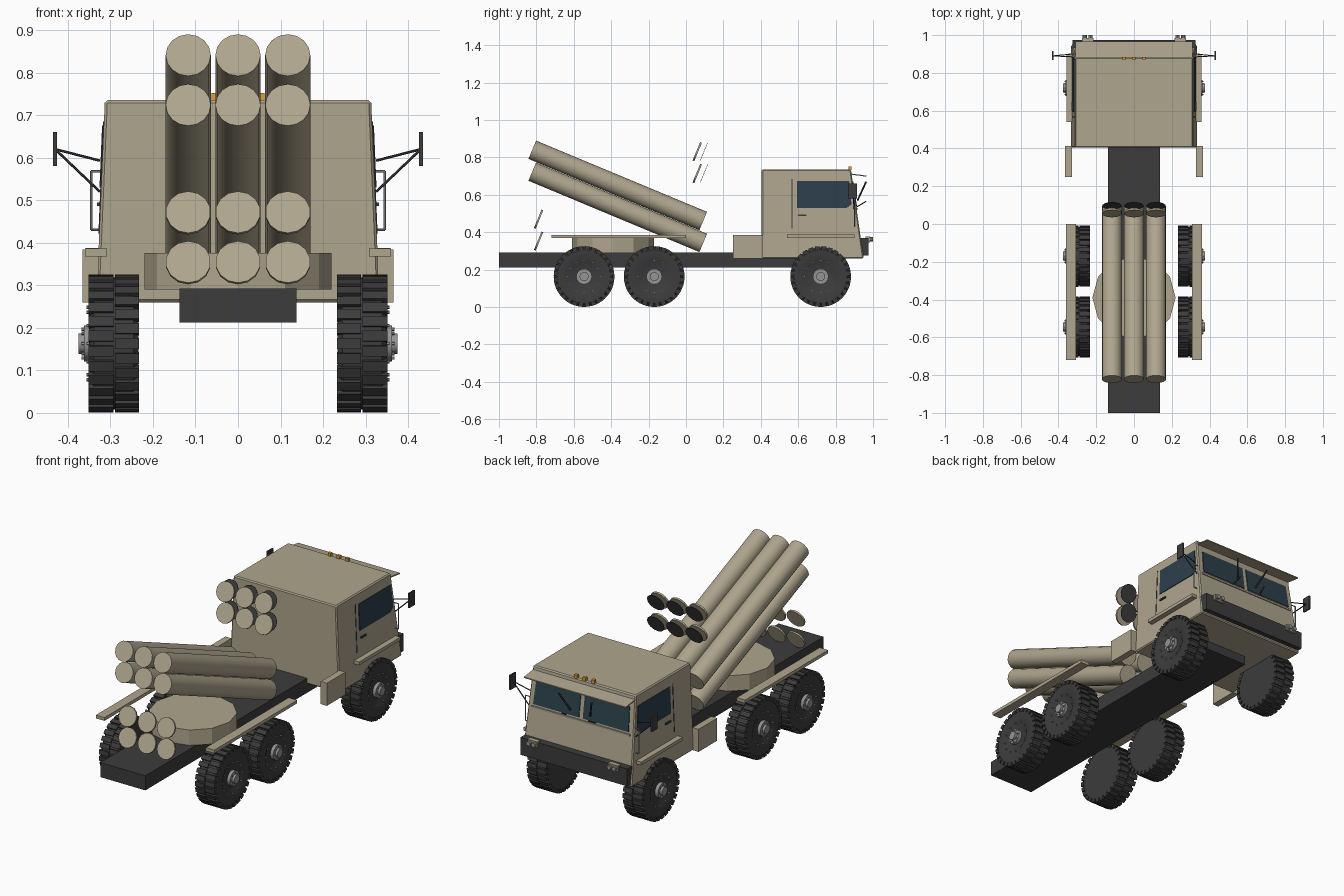
import bpy, bmesh, math
from mathutils import Vector, Matrix

if "Cube" in bpy.data.objects:
    bpy.data.objects.remove(bpy.data.objects["Cube"])


def mat(name, rgb):
    m = bpy.data.materials.new(name)
    m.diffuse_color = (*rgb, 1)
    m.use_nodes = True
    m.node_tree.nodes["Principled BSDF"].inputs["Base Color"].default_value = m.diffuse_color
    return m


TAN = mat("tan_paint", (0.43, 0.38, 0.27))
DARK = mat("dark_rubber", (0.045, 0.045, 0.047))
STEEL = mat("steel", (0.3, 0.3, 0.3))
GLASS = mat("glass", (0.025, 0.05, 0.07))
AMBER = mat("amber", (0.75, 0.35, 0.03))


def finish(name, bm, m, mirror=False, smooth=False):
    bmesh.ops.recalc_face_normals(bm, faces=bm.faces)
    me = bpy.data.meshes.new(name)
    bm.to_mesh(me)
    bm.free()
    me.materials.append(m)
    ob = bpy.data.objects.new(name, me)
    bpy.context.collection.objects.link(ob)
    if mirror:
        ob.modifiers.new("mirror", 'MIRROR')
    if smooth:
        bpy.ops.object.select_all(action='DESELECT')
        ob.select_set(True)
        bpy.context.view_layer.objects.active = ob
        bpy.ops.object.shade_smooth_by_angle(angle=math.radians(35))
    return ob


def add_box(bm, x, y, z, rot=None):
    c = Vector([(a + b) / 2 for a, b in (x, y, z)])
    s = [b - a for a, b in (x, y, z)]
    bmesh.ops.create_cube(bm, size=1, matrix=(rot or Matrix()) @ Matrix.Translation(c) @ Matrix.Diagonal((*s, 1)))


def box(name, x, y, z, m, mirror=False):
    bm = bmesh.new()
    add_box(bm, x, y, z)
    return finish(name, bm, m, mirror)


def add_rod(bm, a, b, r, n=12):
    a, b = Vector(a), Vector(b)
    q = (b - a).to_track_quat('Z', 'Y').to_matrix().to_4x4()
    bmesh.ops.create_cone(bm, cap_ends=True, segments=n, radius1=r, radius2=r, depth=(b - a).length,
                          matrix=Matrix.Translation((a + b) / 2) @ q)


def rods(name, items, m, n=12, mirror=False, smooth=False):
    bm = bmesh.new()
    for a, b, r in items:
        add_rod(bm, a, b, r, n)
    return finish(name, bm, m, mirror, smooth)


def slab(name, pts, off, m, mirror=False):
    # flat polygon thickened along an offset vector
    bm = bmesh.new()
    f = bm.faces.new([bm.verts.new(p) for p in pts])
    g = bmesh.ops.extrude_face_region(bm, geom=[f], use_keep_orig=True)
    for v in g["geom"]:
        if isinstance(v, bmesh.types.BMVert):
            v.co += Vector(off)
    return finish(name, bm, m, mirror)


def side_x(z):
    return 0.333 - (z - 0.26) / 0.475 * 0.02


def front_y(z):
    return 0.95 - (z - 0.26) / 0.475 * 0.068


# chassis and turntable
box("chassis", (-0.137, 0.137), (-1, 0.74), (0.212, 0.292), DARK)
rods("turntable", [((0, -0.39, 0.29), (0, -0.39, 0.376), 0.22)], TAN, 12)

# launch tubes and their loose end discs
axis = Vector((0, -0.924, 0.383))
tubes, discs, inner = [], [], []
for x in (-0.117, 0, 0.117):
    for dz in (0, 0.117):
        tubes.append(((x, 0.092, 0.343 + dz), (x, -0.822, 0.724 + dz), 0.053))
        for y, z in ((-0.788, 0.353), (0.06, 0.714)):
            c = Vector((x, y, z + dz))
            discs.append((c - axis * 0.005, c + axis * 0.005, 0.053))
        c = Vector((x, 0.096, 0.714 + dz))
        inner.append((c - axis * 0.001, c + axis * 0.001, 0.051))
rods("launch_tubes", tubes, TAN, 16, smooth=True)
rods("end_discs", discs, TAN, 14)
rods("inner_discs", inner, DARK, 14)

# cab body, tapered toward the roof
bm = bmesh.new()
add_box(bm, (-1, 1), (0.405, 1), (0.26, 0.735))
for v in bm.verts:
    v.co.x *= side_x(v.co.z)
    if v.co.y > 0.9:
        v.co.y = front_y(v.co.z)
cab = finish("cab", bm, TAN)
bev = cab.modifiers.new("bevel", 'BEVEL')
bev.width, bev.segments = 0.006, 1

# cab glazing and frames
slab("side_window", [(side_x(z), y, z) for y, z in ((0.594, 0.53), (0.86, 0.53), (0.885, 0.55), (0.872, 0.675), (0.594, 0.675))],
     (0.004, 0, 0), GLASS, True)
slab("windscreen", [(x, front_y(z), z) for x, z in ((0.012, 0.54), (0.29, 0.54), (0.283, 0.67), (0.012, 0.67))],
     (0, 0.004, 0), GLASS, True)
slab("door_seam", [(side_x(z), y, z) for y, z in ((0.565, 0.42), (0.569, 0.42), (0.569, 0.685), (0.565, 0.685))],
     (0.002, 0, 0), DARK, True)
box("door_handle", (0.32, 0.331), (0.6, 0.645), (0.486, 0.495), DARK, True)
slab("sun_visor", [(-0.31, 0.88, 0.708), (0.31, 0.88, 0.708), (0.31, 0.965, 0.697), (-0.31, 0.965, 0.697)],
     (0, 0, 0.006), TAN)
box("lower_window_trim", (-0.3, 0.3), (0.9, front_y(0.525) + 0.006), (0.52, 0.53), TAN)
rods("wipers", [((0.06, 0.917, 0.57), (0.1, 0.963, 0.67), 0.005),
                ((0.09, 0.912, 0.535), (0.08, 0.963, 0.565), 0.003)], DARK, 6, True)
bm = bmesh.new()
for x in (-0.053, 0, 0.053):
    add_box(bm, (x - 0.009, x + 0.009), (0.868, 0.884), (0.732, 0.752))
finish("roof_markers", bm, AMBER)

# mirrors and grab rails
box("mirror", (0.426, 0.435), (0.867, 0.915), (0.58, 0.66), DARK, True)
rods("mirror_arms", [((0.43, 0.89, 0.62), (0.325, 0.885, 0.593), 0.003),
                     ((0.43, 0.89, 0.62), (0.325, 0.9, 0.52), 0.003)], DARK, 6, True)
rods("grab_rail", [((0.345, 0.9, 0.43), (0.345, 0.9, 0.568), 0.003), ((0.345, 0.9, 0.43), (0.325, 0.9, 0.43), 0.003),
                   ((0.345, 0.9, 0.568), (0.315, 0.9, 0.568), 0.003)], STEEL, 6, True)

# bumper and headlights
box("bumper", (-0.325, 0.325), (0.93, 0.975), (0.275, 0.37), DARK)
box("headlight", (0.215, 0.275), (0.96, 0.985), (0.345, 0.378), TAN, True)
rods("headlight_lens", [((x, 0.98, 0.362), (x, 1.0, 0.362), 0.012) for x in (0.23, 0.26)], STEEL, 10, True)

# fenders and side lockers
box("rear_fender", (0.308, 0.36), (-0.72, 0), (0.368, 0.386), TAN, True)
box("cab_fender", (0.325, 0.358), (0.54, 0.9), (0.37, 0.388), TAN, True)
box("side_locker", (0.328, 0.365), (0.25, 0.412), (0.26, 0.384), TAN, True)

# wheels
ZC, N = 0.163, 28
for label, yc in (("rear", -0.545), ("middle", -0.17), ("front", 0.72)):
    bm = bmesh.new()
    prof = [(0.234, 0), (0.234, 0.142), (0.246, 0.155), (0.338, 0.155), (0.35, 0.142), (0.35, 0.09), (0.344, 0.08), (0.344, 0)]
    prev = None
    vs = [bm.verts.new((x, yc, ZC + r)) for x, r in prof]
    edges = [bm.edges.new((a, b)) for a, b in zip(vs, vs[1:])]
    bmesh.ops.spin(bm, geom=vs + edges, cent=(0, yc, ZC), axis=(1, 0, 0), angle=math.tau, steps=36, use_merge=True)
    bmesh.ops.remove_doubles(bm, verts=bm.verts, dist=0.0003)
    finish(label + "_tyre", bm, DARK, True, True)

    # staggered tread lugs, two rows
    bm = bmesh.new()
    for i in range(N):
        for x, half in (((0.233, 0.289), 0), ((0.293, 0.351), 0.5)):
            a = math.tau * (i + half) / N
            rot = Matrix.Translation((0, yc, ZC)) @ Matrix.Rotation(a, 4, 'X')
            add_box(bm, x, (-0.0125, 0.0125), (0.142, 0.162), rot)
    finish(label + "_tread", bm, DARK, True)

    # hub with bolts
    rods(label + "_hub", [((0.34, yc, ZC), (0.362, yc, ZC), 0.042), ((0.36, yc, ZC), (0.375, yc, ZC), 0.024)],
         STEEL, 16, True, True)
    bolts = []
    for r, n, x0, x1 in ((0.034, 8, 0.36, 0.368), (0.085, 12, 0.342, 0.356)):
        for i in range(n):
            a = math.tau * i / n
            y, z = yc + r * math.cos(a), ZC + r * math.sin(a)
            bolts.append(((x0, y, z), (x1, y, z), 0.004))
    rods(label + "_bolts", bolts, STEEL, 6, True)
